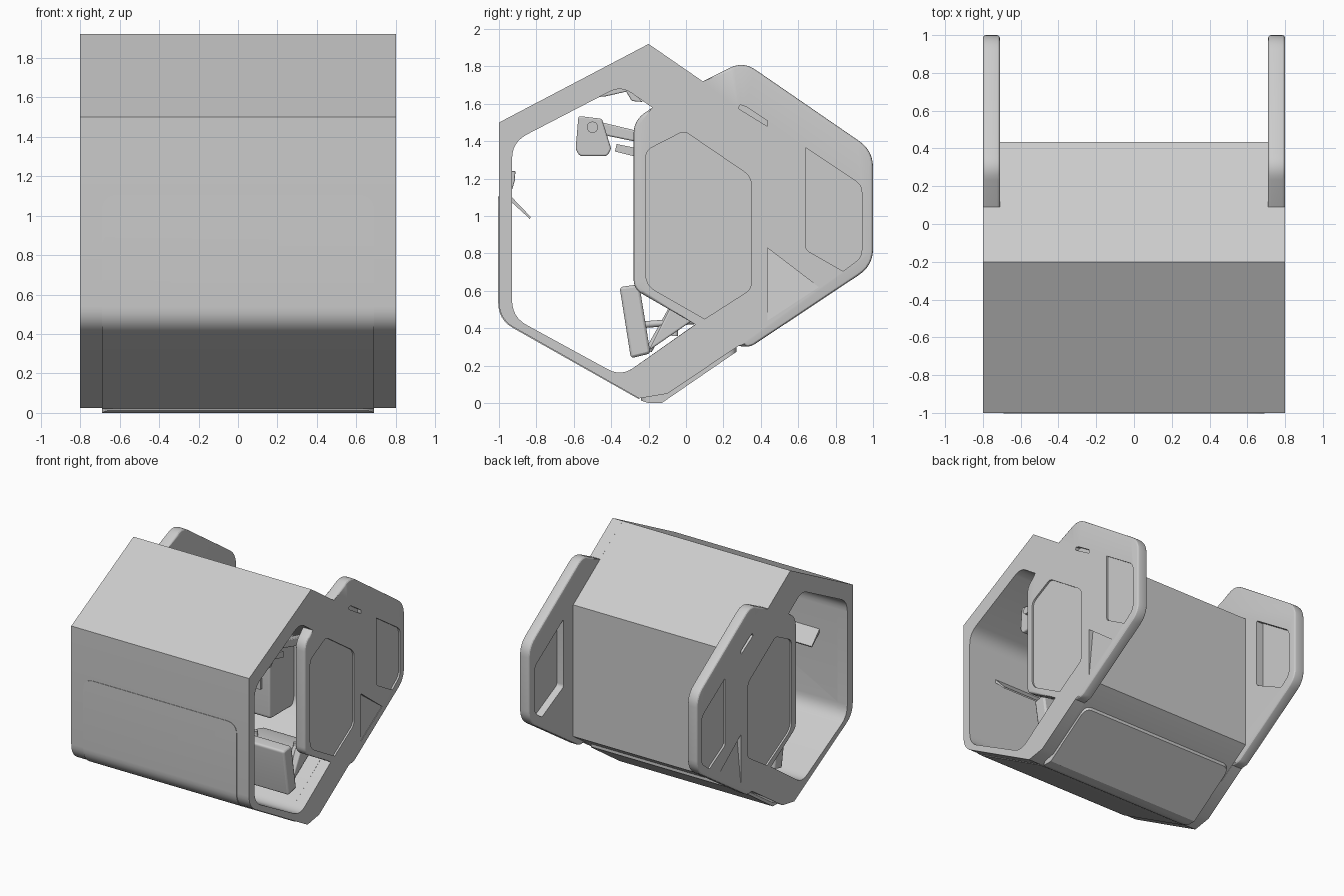
import bpy, bmesh
from mathutils import Vector, Matrix

if "Cube" in bpy.data.objects:
    bpy.data.objects.remove(bpy.data.objects["Cube"])


def fillet(points, steps=6):
    """Round the corners of a 2D outline; each point is (u, v[, cut-back distance])."""
    out = []
    for i, p in enumerate(points):
        c = Vector(p[:2])
        if len(p) < 3:
            out.append(c)
            continue
        a = c + (Vector(points[i - 1][:2]) - c).normalized() * p[2]
        b = c + (Vector(points[(i + 1) % len(points)][:2]) - c).normalized() * p[2]
        for k in range(steps + 1):
            t = k / steps
            out.append(a * (1 - t) ** 2 + c * 2 * t * (1 - t) + b * t * t)
    return out


def finish(name, bm):
    bmesh.ops.recalc_face_normals(bm, faces=bm.faces)
    me = bpy.data.meshes.new(name)
    bm.to_mesh(me)
    bm.free()
    ob = bpy.data.objects.new(name, me)
    bpy.context.collection.objects.link(ob)
    return ob


def prism(name, points, lo, hi, axis='x', bevel=0):
    """Extrude an outline along an axis: x uses (y, z), y uses (x, z), z uses (x, y)."""
    place = {'x': lambda p, d: (d, p[0], p[1]),
             'y': lambda p, d: (p[0], d, p[1]),
             'z': lambda p, d: (p[0], p[1], d)}[axis]
    bm = bmesh.new()
    face = bm.faces.new([bm.verts.new(place(p, lo)) for p in fillet(points)])
    ext = bmesh.ops.extrude_face_region(bm, geom=[face])['geom']
    move = Vector(place((0, 0), hi - lo))
    bmesh.ops.translate(bm, vec=move, verts=[v for v in ext if isinstance(v, bmesh.types.BMVert)])
    ob = finish(name, bm)
    if bevel:
        mod = ob.modifiers.new('Bevel', 'BEVEL')
        mod.width, mod.segments = bevel, 2
    return ob


def combine(ob, tool, operation='DIFFERENCE'):
    mod = ob.modifiers.new('Cut', 'BOOLEAN')
    mod.operation, mod.object, mod.solver = operation, tool, 'EXACT'
    bpy.context.view_layer.objects.active = ob
    bpy.ops.object.modifier_apply(modifier=mod.name)
    bpy.data.objects.remove(tool)


def mirror(ob):
    ob.modifiers.new('Mirror', 'MIRROR')


def bar(name, a, b, r, sides=16):
    a, b = Vector(a), Vector(b)
    bm = bmesh.new()
    rot = (b - a).to_track_quat('Z', 'Y').to_matrix().to_4x4()
    bmesh.ops.create_cone(bm, cap_ends=True, segments=sides, radius1=r, radius2=r,
                          depth=(b - a).length, matrix=Matrix.Translation((a + b) / 2) @ rot)
    return finish(name, bm)


# Hull tube between the side frames
hull = prism('hull_shell', [(-1, 1.5), (-.2, 1.92), (.435, 1.48), (.435, .41), (-.1, .05),
                            (-.25, .025), (-1, .45, .09)], -.71, .71)
cavity = [(-.93, 1.395, .09), (-.347, 1.697, .07), (.36, 1.2, .06), (.36, .64, .06),
          (-.347, .142, .08), (-.93, .46, .09)]
combine(hull, prism('cavity_cutter', cavity, -.9, .9))

# Side frame with door and rear fin, one plate with a window opening
IN, OUT = .71, .80
frame = prism('side_frame', [(-1, 1.5), (-.2, 1.92), (.09, 1.72), (.305, 1.828, .08),
                             (1, 1.35, .09), (1, .735, .09), (.345, .30, .03), (.28, .305),
                             (-.1, .05), (-.25, .025), (-1, .45, .09)], IN, OUT)
combine(frame, prism('window_cutter', [(-.93, 1.395, .09), (-.347, 1.697, .07), (-.18, 1.58),
                                       (-.28, 1.51, .07), (-.28, .61, .05), (.05, .42),
                                       (-.347, .142, .08), (-.93, .46, .09)], .6, .9))

# Soften the rims of the fin and the door edge
bm = bmesh.new()
bm.from_mesh(frame.data)
rims = []
for e in bm.edges:
    m = (e.verts[0].co + e.verts[1].co) / 2
    flat = abs(e.verts[0].co.x - e.verts[1].co.x) < 1e-4
    door = -.285 < m.y < .1 and .42 < m.z < 1.58
    if flat and len(e.link_faces) == 2 and e.calc_face_angle() > 1 and (m.y > .1 or door):
        rims.append(e)
bmesh.ops.bevel(bm, geom=rims, offset=.016, segments=3, profile=.5, affect='EDGES',
                clamp_overlap=True)
bm.to_mesh(frame.data)
bm.free()

# Recesses: door inset, fin pane outside and inside, small slot
combine(frame, prism('door_inset_cutter', [(-.215, 1.35, .04), (-.01, 1.455, .03), (.35, 1.21, .05),
                                           (.35, .61, .04), (.1, .45), (-.215, .63, .06)],
                     OUT - .014, .9))
combine(frame, prism('fin_pane_cutter', [(.64, 1.365), (.94, 1.165, .04), (.94, .78, .04),
                                         (.84, .705), (.64, .82, .02)], OUT - .015, .9))
combine(frame, prism('fin_pocket_cutter', [(.56, 1.41, .02), (.93, 1.165, .04), (.93, .79, .04),
                                           (.84, .72, .02), (.56, .86, .02)], .6, OUT - .03))
combine(frame, prism('slot_cutter', [(.28, 1.575), (.29, 1.595), (.32, 1.585), (.435, 1.51),
                                     (.435, 1.48)], OUT - .03, .9))

# Triangular notch, deepest at its upper corner
bm = bmesh.new()
tri = [(.435, .83, .04), (.71, .62, .004), (.435, .44, .004)]
low = [bm.verts.new((OUT - d, y, z)) for y, z, d in tri]
top = [bm.verts.new((.9, y, z)) for y, z, d in tri]
bm.faces.new(low)
bm.faces.new(top)
for i in range(3):
    j = (i + 1) % 3
    bm.faces.new((low[i], low[j], top[j], top[i]))
combine(frame, finish('notch_cutter', bm))
mirror(frame)

# Front panel wrapped over the lower bend
front = prism('front_panel', [(-1.004, 1.3), (-1.004, .446, .09), (-.25, .02), (-.25, .06),
                              (-.97, .48), (-.97, 1.3)], -.8, .8)
combine(front, prism('front_outline', [(-.69, -.2), (.69, -.2), (.69, 1.105, .09),
                                       (-.69, 1.105, .09)], -1.1, 0, 'y'), 'INTERSECT')

# Raised underside panel
under = prism('underside_panel', [(-.26, .02), (-.2, 0), (-.13, 0), (.3, .295), (.3, .34),
                                  (-.12, .07), (-.26, .05)], -.8, .8)
combine(under, prism('underside_outline', [(-.69, -.24, .06), (.69, -.24, .06), (.69, .27, .06),
                                           (-.69, .27, .06)], -.1, .6, 'z'), 'INTERSECT')

# Folding seats with brackets
seat = prism('seat_cushion', [(-.355, .62, .02), (-.25, .635, .03), (-.19, .265, .02),
                              (-.295, .24, .02)], .1, .66, bevel=.015)
mirror(seat)
for i, x in enumerate((.2, .56)):
    for j, (a, b) in enumerate([((-.2, .28), (-.06, .53)), ((-.22, .42), (.05, .44)),
                                ((-.06, .36), (-.06, .56))]):
        mirror(bar(f'seat_strut_{i}_{j}', (x, *a), (x, *b), .018))
mirror(prism('seat_base', [(-.2, .28), (-.08, .52), (.05, .52), (.12, .5)], .14, .62, bevel=.01))

# Hanging lamp on a jointed arm
prism('lamp_arm', [(-.53, 1.52), (-.28, 1.46), (.36, 1.3), (.36, 1.22), (-.28, 1.4), (-.52, 1.45)],
      .50, .56, bevel=.008)
prism('lamp_lower_link', [(-.37, 1.385), (-.2, 1.35), (-.2, 1.30), (-.38, 1.345)], .51, .55)
prism('lamp_head', [(-.575, 1.535, .015), (-.45, 1.52, .01), (-.40, 1.36), (-.42, 1.32, .02),
                    (-.57, 1.32, .02), (-.59, 1.36)], .46, .60, bevel=.008)
bar('lamp_pivot', (.44, -.5, 1.475), (.62, -.5, 1.475), .03, 24)

# Ceiling unit, front shelf and instrument block
prism('ceiling_unit', [(-.49, 1.635), (-.43, 1.64), (-.32, 1.665), (-.29, 1.615), (-.23, 1.61),
                       (-.34, 1.71)], -.5, .5, bevel=.006)
prism('front_shelf', [(-.94, 1.11), (-.83, .995), (-.835, .985), (-.95, 1.09)], -.55, .55)
prism('instrument_block', [(-.94, 1.24), (-.912, 1.24), (-.915, 1.19), (-.93, 1.14), (-.94, 1.14)],
      -.2, .2, bevel=.004)

# Rear console with vent slats
prism('rear_console', [(.05, .62, .03), (.05, 1.15, .05), (.38, 1.2), (.38, .62)], -.25, .25, bevel=.01)
for i in range(5):
    x = -.16 + i * .08
    prism(f'vent_slat_{i}', [(.03, .85), (.03, 1.05), (.06, 1.05), (.06, .85)], x - .02, x + .02)

# Smooth the rounded surfaces, keep hard edges
bpy.ops.object.select_all(action='DESELECT')
for ob in bpy.context.scene.objects:
    ob.select_set(True)
    bpy.context.view_layer.objects.active = ob
bpy.ops.object.shade_smooth_by_angle(angle=.5)
